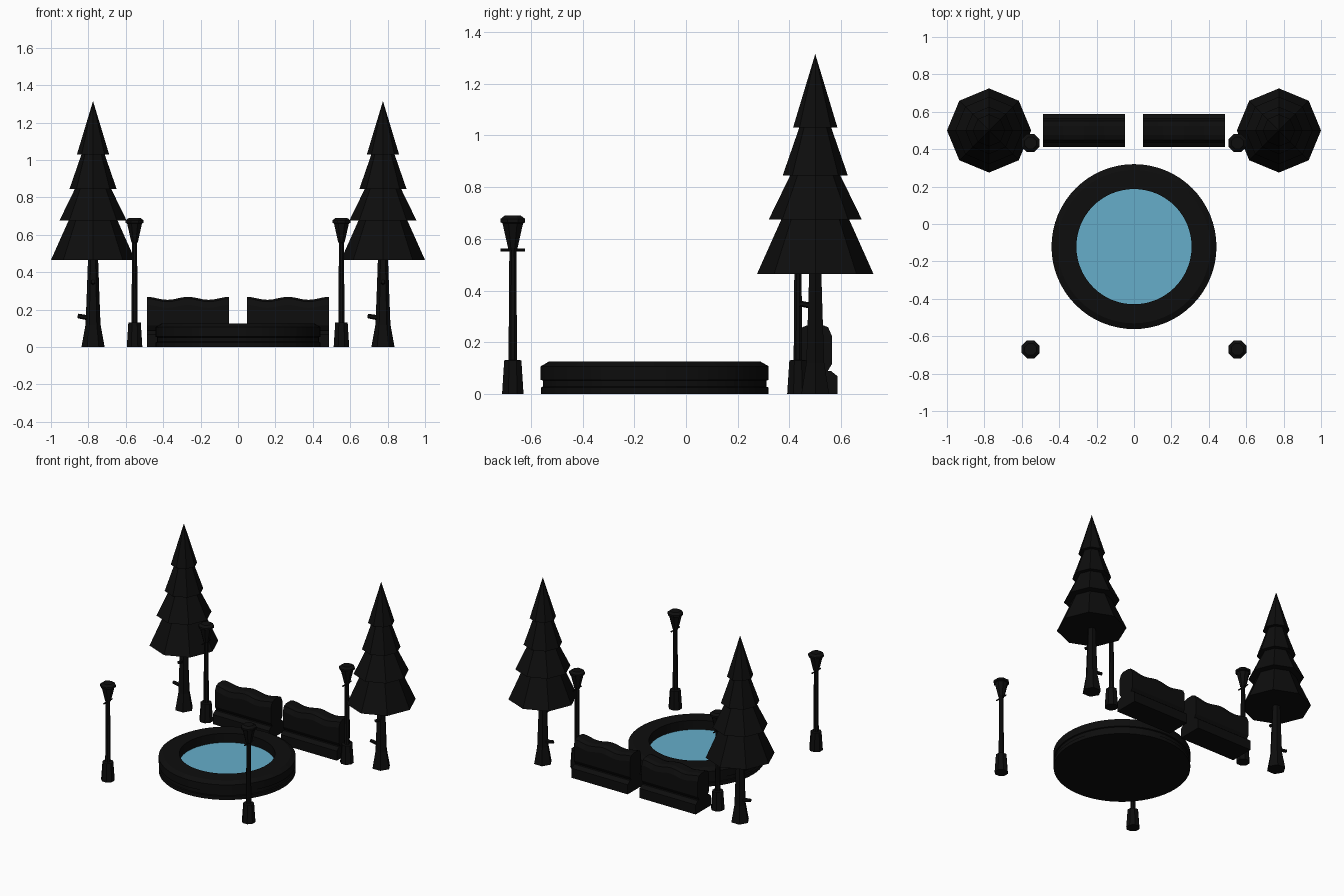
import bpy, bmesh, math
from mathutils import Matrix, Vector

if "Cube" in bpy.data.objects:
    bpy.data.objects.remove(bpy.data.objects["Cube"])


def material(name, rgb):
    m = bpy.data.materials.new(name)
    m.diffuse_color = (*rgb, 1)
    m.use_nodes = True
    m.node_tree.nodes["Principled BSDF"].inputs["Base Color"].default_value = m.diffuse_color
    return m


BLACK = material("matte black", (0.004, 0.004, 0.004))
WATER = material("water blue", (0.133, 0.423, 0.591))


def finish(bm, name, mat, loc=(0, 0, 0)):
    bmesh.ops.recalc_face_normals(bm, faces=bm.faces)
    me = bpy.data.meshes.new(name)
    bm.to_mesh(me)
    bm.free()
    me.materials.append(mat)
    ob = bpy.data.objects.new(name, me)
    ob.location = loc
    bpy.context.collection.objects.link(ob)
    return ob


def lathe(bm, profile, sides, turn=0.0):
    """Revolve (radius, z) points about z; ends are capped, zero radius is a tip."""
    rings = []
    for r, z in profile:
        if r == 0:
            rings.append([bm.verts.new((0, 0, z))])
        else:
            rings.append([bm.verts.new((r * math.cos(turn + math.tau * i / sides),
                                        r * math.sin(turn + math.tau * i / sides), z))
                          for i in range(sides)])
    for a, b in zip(rings, rings[1:]):
        for i in range(sides):
            j = (i + 1) % sides
            if len(b) == 1:
                bm.faces.new((a[i], a[j], b[0]))
            else:
                bm.faces.new((a[i], a[j], b[j], b[i]))
    for ring in (rings[0], rings[-1]):
        if len(ring) > 2:
            bm.faces.new(ring)


def rod(bm, a, b, r1, r2, sides=6):
    a, b = Vector(a), Vector(b)
    d = b - a
    m = Matrix.Translation((a + b) / 2) @ d.to_track_quat('Z', 'Y').to_matrix().to_4x4()
    bmesh.ops.create_cone(bm, cap_ends=True, segments=sides, radius1=r1,
                          radius2=r2, depth=d.length, matrix=m)


# Pine trees: flared trunk with two stubs, and stacked skirts of foliage
TIERS = [(0.225, 0.465, 0.12, 0.70), (0.18, 0.675, 0.085, 0.87),
         (0.126, 0.845, 0.055, 1.05), (0.086, 1.03, 0, 1.315)]
for x in (-0.775, 0.775):
    bm = bmesh.new()
    lathe(bm, [(0.062, 0), (0.04, 0.12), (0.033, 0.3), (0.026, 0.5)], 6)
    rod(bm, (-0.02, 0, 0.155), (-0.082, 0, 0.166), 0.014, 0.012)
    rod(bm, (0, -0.01, 0.34), (0, -0.06, 0.35), 0.012, 0.011)
    finish(bm, "tree_trunk", BLACK, (x, 0.5, 0))
    bm = bmesh.new()
    for r1, z1, r2, z2 in TIERS:
        lathe(bm, [(r1, z1), (r2, z2)], 8)
    finish(bm, "tree_foliage", BLACK, (x, 0.5, 0))

# Street lamps: base, pole, ladder bar and flared lantern
for x in (-0.553, 0.553):
    for y in (0.433, -0.67):
        bm = bmesh.new()
        lathe(bm, [(0.045, 0), (0.036, 0.13), (0.018, 0.132), (0.0145, 0.555),
                   (0.02, 0.565), (0.043, 0.66), (0.052, 0.664), (0.052, 0.677),
                   (0.034, 0.69)], 8, math.pi / 8)
        rod(bm, (0, -0.047, 0.557), (0, 0.047, 0.557), 0.005, 0.005)
        finish(bm, "lamp_post", BLACK, (x, y, 0))

# Round fountain basin and its water
bm = bmesh.new()
lathe(bm, [(0.44, 0), (0.44, 0.025), (0.433, 0.028), (0.433, 0.052), (0.441, 0.055),
           (0.441, 0.107), (0.41, 0.125), (0.308, 0.125), (0.308, 0.05)], 64)
basin = finish(bm, "fountain_basin", BLACK, (0, -0.121, 0))
bm = bmesh.new()
bmesh.ops.create_circle(bm, cap_ends=True, segments=64, radius=0.308)
water = finish(bm, "fountain_water", WATER, (0, -0.121, 0.06))


# Hedges in low planters: a cross-section lofted along x with a wavy top
def loft(name, half, x0, x1, wave, steps):
    bm = bmesh.new()
    rings = []
    for s in range(steps + 1):
        t = s / steps
        drop = wave * (0.5 - 0.5 * math.cos(4 * math.pi * t))
        pts = [(h, z - (drop if z > 0.2 else 0)) for h, z in half]
        pts += [(-h, z) for h, z in reversed(pts)]
        rings.append([bm.verts.new((x0 + (x1 - x0) * t, 0.5 + h, z)) for h, z in pts])
    n = len(rings[0])
    for a, b in zip(rings, rings[1:]):
        for i in range(n):
            j = (i + 1) % n
            bm.faces.new((a[i], a[j], b[j], b[i]))
    bm.faces.new(rings[0])
    bm.faces.new(rings[-1])
    finish(bm, name, BLACK)


for x0, x1 in ((-0.487, -0.047), (0.047, 0.487)):
    loft("planter", [(0.087, 0), (0.087, 0.068), (0.062, 0.088)], x0, x1, 0, 1)
    loft("hedge", [(0.046, 0.085), (0.064, 0.115), (0.064, 0.225), (0.05, 0.258),
                   (0.025, 0.268)], x0, x1, 0.016, 16)
